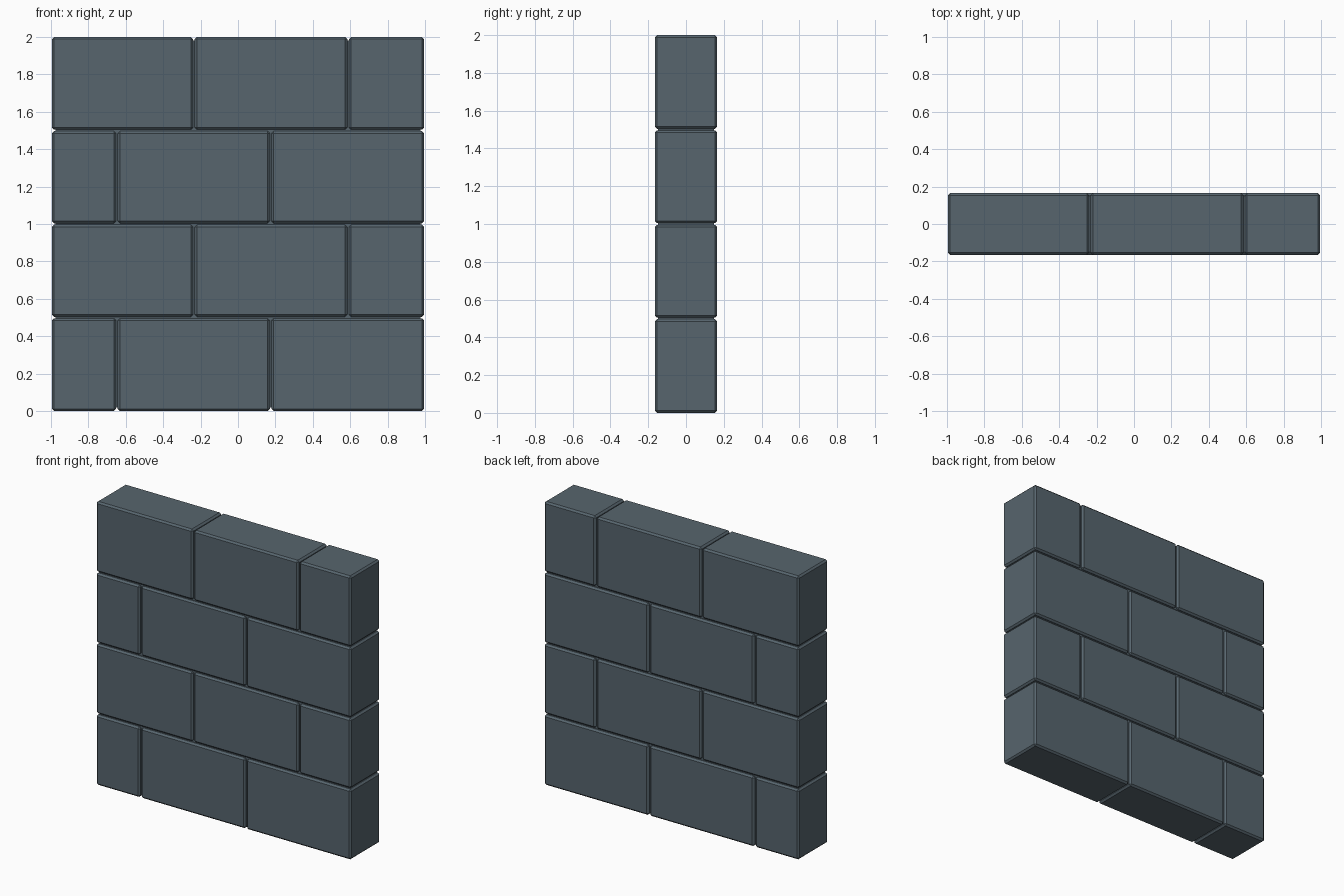
import bpy, bmesh

if "Cube" in bpy.data.objects:
    bpy.data.objects.remove(bpy.data.objects["Cube"])

# single slate colour
slate = bpy.data.materials.new("slate_grey")
slate.diffuse_color = (0.095, 0.130, 0.155, 1)
slate.use_nodes = True
slate.node_tree.nodes["Principled BSDF"].inputs["Base Color"].default_value = slate.diffuse_color

ROW_H, HALF_DEPTH, HALF_W = 0.5, 0.165, 0.995
GAP, CHAMFER = 0.008, 0.012


def box(name, lo, hi, chamfer=0.0):
    bm = bmesh.new()
    bmesh.ops.create_cube(bm, size=1)
    for v in bm.verts:
        v.co = [(a + b) / 2 + c * (b - a) for a, b, c in zip(lo, hi, v.co)]
    if chamfer:
        bmesh.ops.bevel(bm, geom=bm.edges[:], offset=chamfer, segments=1,
                        affect='EDGES', profile=0.5)
    mesh = bpy.data.meshes.new(name)
    bm.to_mesh(mesh)
    bm.free()
    mesh.materials.append(slate)
    obj = bpy.data.objects.new(name, mesh)
    bpy.context.collection.objects.link(obj)
    return obj


# four courses of chamfered blocks in alternating bond
joints = [(-0.648, 0.175), (-0.236, 0.589)]
g = GAP / 2
for row in range(4):
    z0 = row * ROW_H + (g if row > 0 else 0)
    z1 = (row + 1) * ROW_H - (g if row < 3 else 0)
    edges = [-HALF_W - g, *joints[row % 2], HALF_W + g]
    for i in range(3):
        box(f"block_{row + 1}_{i + 1}",
            (edges[i] + g, -HALF_DEPTH, z0),
            (edges[i + 1] - g, HALF_DEPTH, z1), CHAMFER)

# recessed core closing the joints
inset = 0.018
box("mortar_core", (-HALF_W + inset, -HALF_DEPTH + inset, inset),
    (HALF_W - inset, HALF_DEPTH - inset, 2 - inset))
